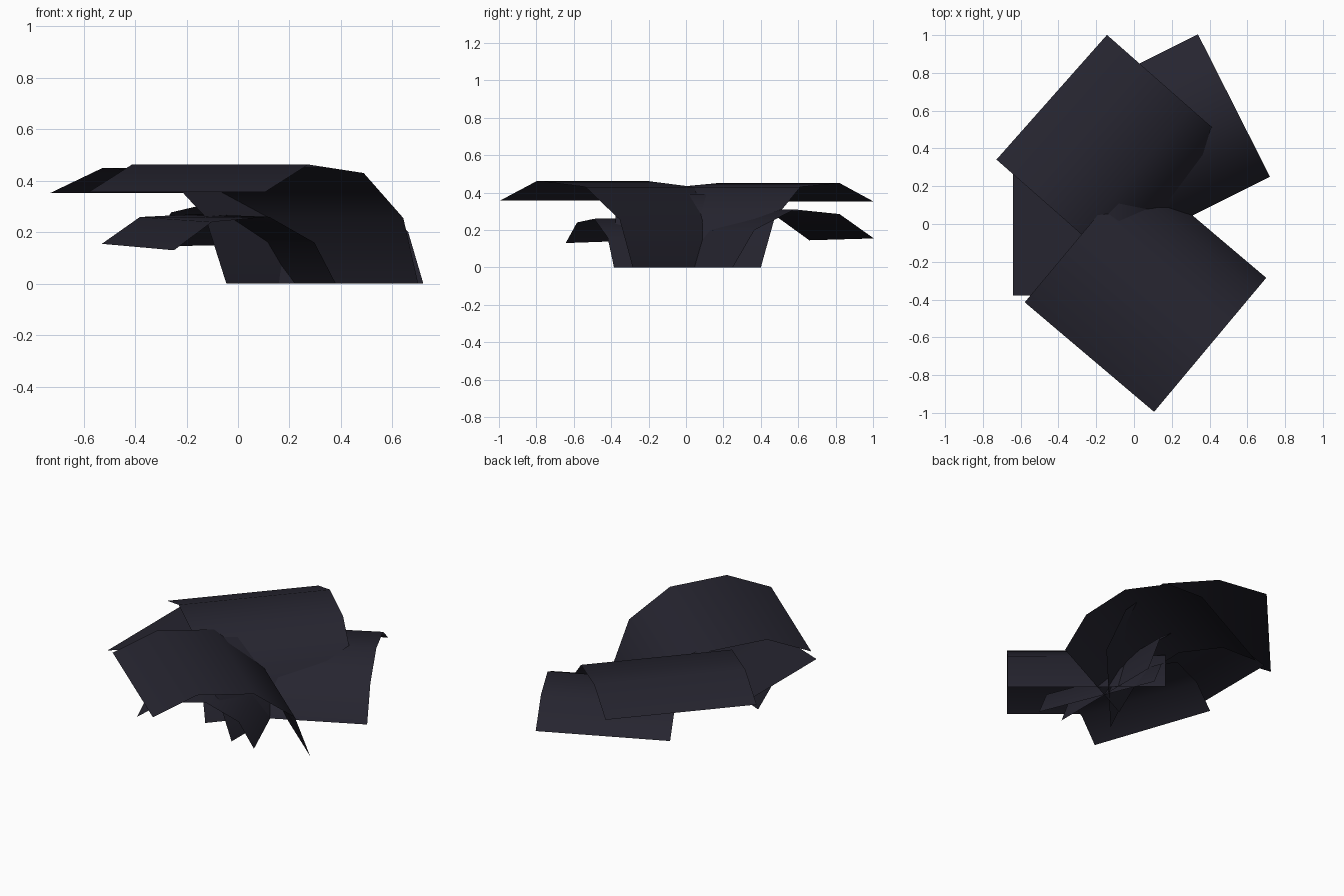
import bpy, bmesh
from mathutils import Vector

if "Cube" in bpy.data.objects:
    bpy.data.objects.remove(bpy.data.objects["Cube"])

mat = bpy.data.materials.new("dark slate")
mat.diffuse_color = (0.019, 0.018, 0.029, 1)
mat.use_nodes = True
mat.node_tree.nodes["Principled BSDF"].inputs["Base Color"].default_value = mat.diffuse_color


def frond(name, base_a, base_b, out, profile, roll=0.0):
    """Arched strip: base edge a-b on the ground, swept along 'out' by (distance, height).
    'roll' raises the b side slightly towards the tip."""
    a, b = Vector((*base_a, 0)), Vector((*base_b, 0))
    d = Vector((*out, 0)).normalized()
    length = profile[-1][0]
    bm = bmesh.new()
    rows = []
    for t, z in profile:
        lift = Vector((0, 0, roll * t / length))
        p = d * t + Vector((0, 0, z))
        rows.append((bm.verts.new(a + p), bm.verts.new(b + p + lift)))
    for (a0, b0), (a1, b1) in zip(rows, rows[1:]):
        bm.faces.new((a0, b0, b1, a1)).smooth = True
    bm.normal_update()
    # upper side faces outward
    if sum(f.normal.z for f in bm.faces) < 0:
        bmesh.ops.reverse_faces(bm, faces=bm.faces[:])
    me = bpy.data.meshes.new(name)
    bm.to_mesh(me)
    bm.free()
    me.materials.append(mat)
    ob = bpy.data.objects.new(name, me)
    bpy.context.collection.objects.link(ob)


# tall fronds
frond("front_frond", (0.70, -0.285), (0.015, 0.295), (-0.64, -0.765),
      [(0, 0), (0.09, 0.255), (0.33, 0.43), (0.665, 0.463), (0.925, 0.357)])
frond("back_left_frond", (0.54, 0.40), (-0.045, -0.26), (-0.75, 0.66),
      [(0, 0), (0.11, 0.26), (0.32, 0.43), (0.64, 0.45), (0.91, 0.353)])
frond("left_frond", (0.22, 0.39), (0.22, -0.378), (-1, 0),
      [(0, 0), (0.09, 0.24), (0.30, 0.39), (0.62, 0.415), (0.86, 0.34)])
# low fronds
frond("back_right_frond", (0.72, 0.25), (0.03, -0.095), (-0.45, 0.89),
      [(0, 0), (0.13, 0.20), (0.37, 0.31), (0.64, 0.285), (0.845, 0.155)], -0.01)
frond("low_front_frond", (0.38, -0.385), (0.10, 0.30), (-0.925, -0.38),
      [(0, 0), (0.09, 0.16), (0.28, 0.26), (0.52, 0.24), (0.68, 0.13)], 0.025)
